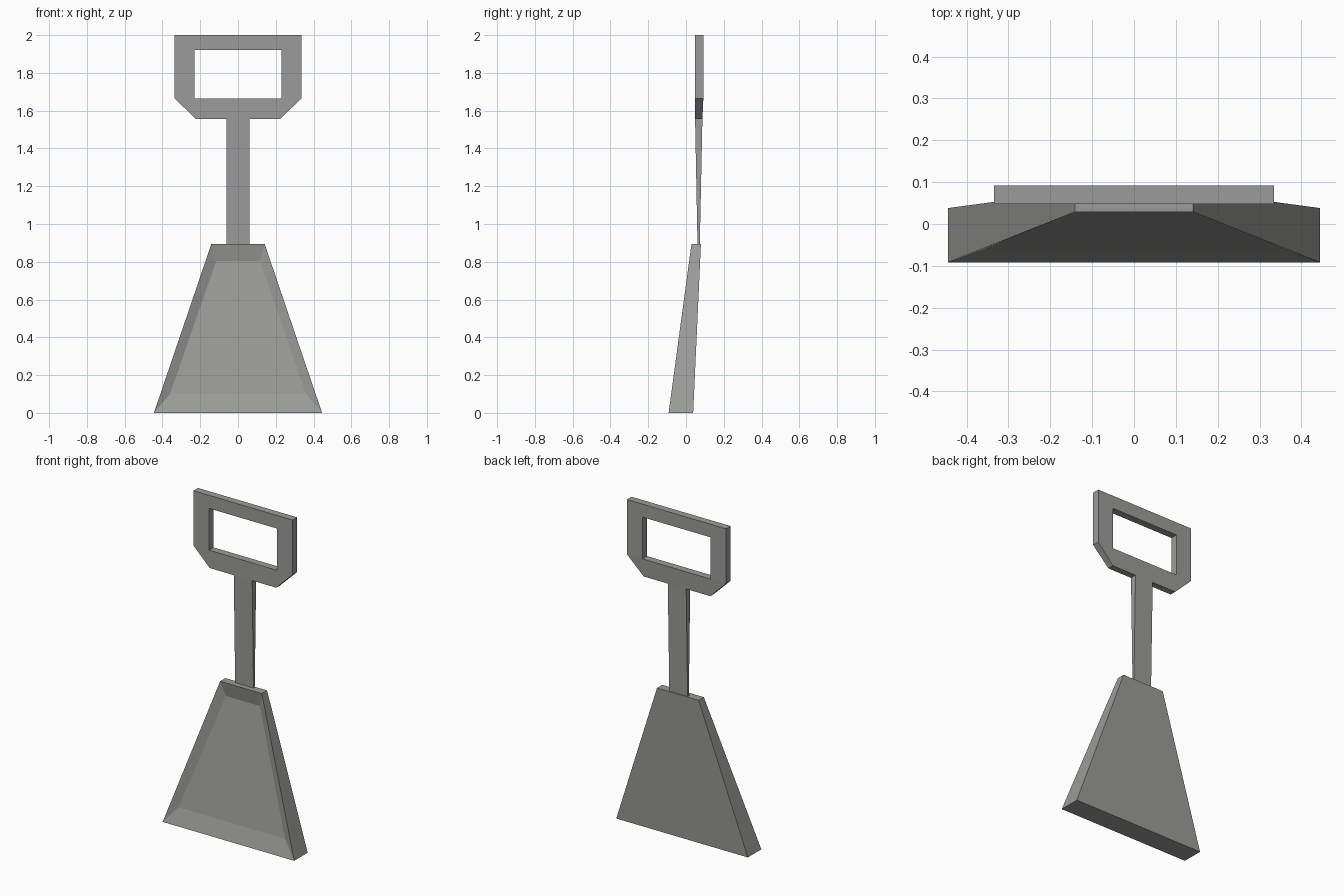
import bpy
import bmesh

cube = bpy.data.objects.get("Cube")
if cube:
    bpy.data.objects.remove(cube, do_unlink=True)

metal = bpy.data.materials.new("grey_metal")
metal.use_nodes = True
GREY = (0.33, 0.33, 0.325, 1)
metal.diffuse_color = GREY
metal.node_tree.nodes["Principled BSDF"].inputs["Base Color"].default_value = GREY


def add_loops(name, loops, closed=False):
    """Skin equal-length point loops; cap the ends, or join last to first."""
    bm = bmesh.new()
    rings = [[bm.verts.new(p) for p in loop] for loop in loops]
    n = len(rings[0])
    pairs = list(zip(rings, rings[1:]))
    if closed:
        pairs.append((rings[-1], rings[0]))
    else:
        bm.faces.new(rings[0])
        bm.faces.new(rings[-1])
    for a, b in pairs:
        for i in range(n):
            j = (i + 1) % n
            bm.faces.new((a[i], a[j], b[j], b[i]))
    bmesh.ops.recalc_face_normals(bm, faces=bm.faces)
    mesh = bpy.data.meshes.new(name)
    bm.to_mesh(mesh)
    bm.free()
    mesh.materials.append(metal)
    obj = bpy.data.objects.new(name, mesh)
    bpy.context.collection.objects.link(obj)
    return obj


def trapezoid(bottom, top):
    """Upright four-point loop from (half width, y, z) at each end."""
    (wb, yb, zb), (wt, yt, zt) = bottom, top
    return [(-wb, yb, zb), (wb, yb, zb), (wt, yt, zt), (-wt, yt, zt)]


# Scoop: back plate, front rim, then the recessed floor
add_loops("blade", [
    trapezoid((0.445, 0.038, 0), (0.141, 0.079, 0.895)),
    trapezoid((0.445, -0.092, 0), (0.141, 0.029, 0.895)),
    trapezoid((0.36, -0.06, 0.1), (0.115, 0.047, 0.805)),
])

# Shaft, thinning towards the blade
add_loops("shaft", [
    trapezoid((0.062, 0.061, 0.89), (0.062, 0.048, 1.56)),
    trapezoid((0.062, 0.073, 0.89), (0.062, 0.087, 1.56)),
])

# Grip: chamfered frame around a rectangular opening
FRONT, BACK, BACK_LOW = 0.048, 0.092, 0.087
right_outer = [(0.225, 1.557), (0.335, 1.665), (0.335, 2)]
right_inner = [(0.225, 1.665), (0.23, 1.665), (0.23, 1.92)]


def frame_loop(half, back):
    outline = half + [(-x, z) for x, z in reversed(half)]
    return [(x, (BACK_LOW if z < 1.6 else BACK) if back else FRONT, z)
            for x, z in outline]


add_loops("grip", [
    frame_loop(right_outer, False), frame_loop(right_outer, True),
    frame_loop(right_inner, True), frame_loop(right_inner, False),
], closed=True)
